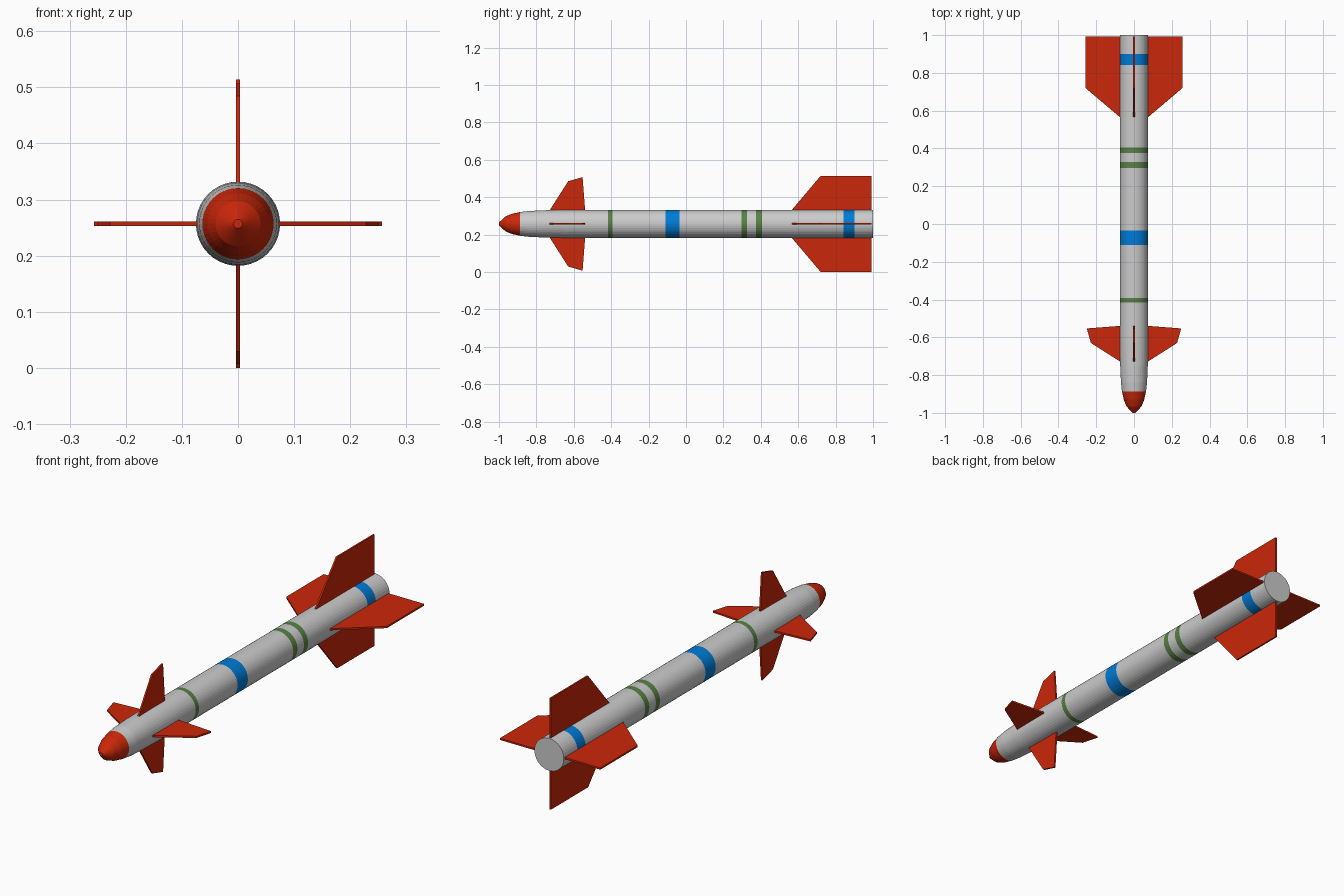
import bpy, bmesh, math
from mathutils import Matrix, Vector

if "Cube" in bpy.data.objects:
    bpy.data.objects.remove(bpy.data.objects["Cube"])

AXIS_Z = 0.257   # height of the body axis
R = 0.075        # body radius
SIDES = 40


def material(name, rgb):
    m = bpy.data.materials.new(name)
    m.diffuse_color = (*rgb, 1)
    m.use_nodes = True
    m.node_tree.nodes["Principled BSDF"].inputs["Base Color"].default_value = m.diffuse_color
    return m


RED = material("red", (0.6, 0.02, 0.003))
BLUE = material("blue", (0.0, 0.2, 0.68))
GREEN = material("green", (0.1, 0.22, 0.06))


def finish(name, bm, mat):
    bmesh.ops.recalc_face_normals(bm, faces=bm.faces)
    me = bpy.data.meshes.new(name)
    bm.to_mesh(me)
    bm.free()
    ob = bpy.data.objects.new(name, me)
    ob.location.z = AXIS_Z
    bpy.context.collection.objects.link(ob)
    if mat:
        me.materials.append(mat)
    return ob


def section(name, profile, mat=None, cap_start=False, cap_end=False):
    """Tube around the y axis from (y, radius) points."""
    bm = bmesh.new()
    rings = []
    for y, r in profile:
        rings.append([bm.verts.new((r * math.cos(a), y, r * math.sin(a)))
                      for a in (2 * math.pi * i / SIDES for i in range(SIDES))])
    for a, b in zip(rings, rings[1:]):
        for i in range(SIDES):
            j = (i + 1) % SIDES
            bm.faces.new((a[i], b[i], b[j], a[j]))
    if cap_start:
        bm.faces.new(rings[0])
    if cap_end:
        bm.faces.new(rings[-1])
    ob = finish(name, bm, mat)
    # open tubes: make sure the faces point away from the axis
    me = ob.data
    p = me.polygons[0]
    if p.normal.dot(Vector((p.center.x, 0, p.center.z))) < 0:
        me.flip_normals()
    return ob


def fin_set(name, outline, thickness=0.008):
    """Four flat fins around the body from a (radius, y) outline."""
    bm = bmesh.new()
    for k in range(4):
        rot = Matrix.Rotation(k * math.pi / 2, 3, 'Y')
        lo, hi = ([bm.verts.new(rot @ Vector((r, y, s * thickness / 2))) for r, y in outline]
                  for s in (-1, 1))
        bm.faces.new(lo[::-1])
        bm.faces.new(hi)
        for i in range(len(outline)):
            j = (i + 1) % len(outline)
            bm.faces.new((lo[i], lo[j], hi[j], hi[i]))
    return finish(name, bm, RED)


# Nose: red tip and the rounded grey shoulder behind it
section("nose_tip", [(-1.0, 0.008), (-0.965, 0.04), (-0.93, 0.054), (-0.887, 0.0635)],
        RED, cap_start=True)
section("nose_shoulder", [(-0.887, 0.0635), (-0.84, 0.069), (-0.75, 0.073), (-0.63, R)])

# Painted bands, with grey body tubes filling the gaps between them
bands = [("front_green_band", -0.416, -0.392, GREEN),
         ("middle_blue_band", -0.110, -0.035, BLUE),
         ("rear_green_band_1", 0.297, 0.327, GREEN),
         ("rear_green_band_2", 0.375, 0.405, GREEN),
         ("tail_blue_band", 0.841, 0.900, BLUE)]
y = -0.63
for n, (name, y0, y1, mat) in enumerate(bands, 1):
    section(f"body_tube_{n}", [(y, R), (y0, R)])
    section(name, [(y0, R), (y1, R)], mat)
    y = y1
section("tail_tube", [(y, R), (1.0, R)], cap_end=True)

# Fins
fin_set("front_fins", [(0.068, -0.732), (0.228, -0.63), (0.25, -0.553), (0.068, -0.539)])
fin_set("tail_fins", [(0.068, 0.56), (0.257, 0.72), (0.257, 0.993), (0.068, 0.993)])
